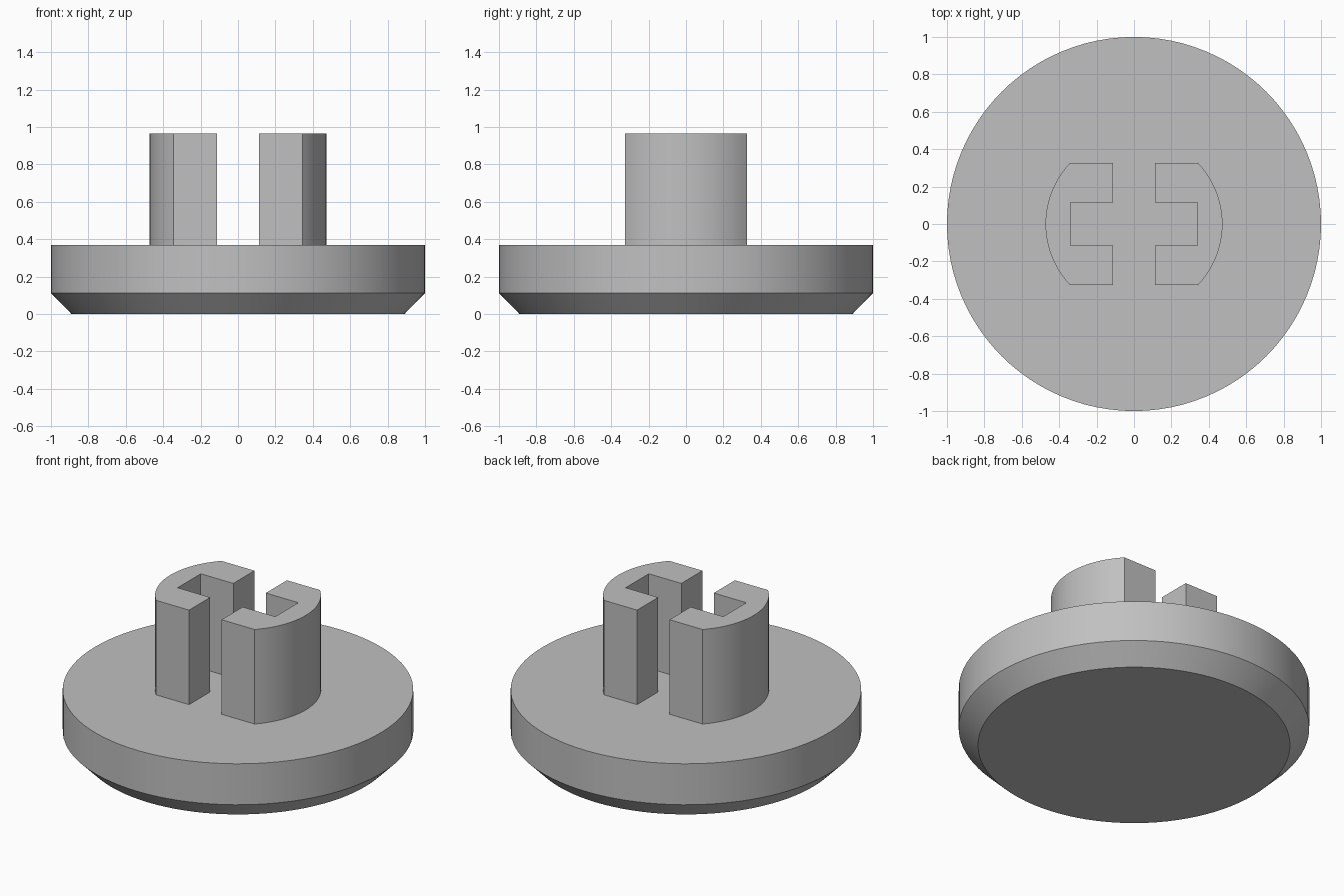
import bpy
import bmesh
from math import asin, cos, sin, radians

cube = bpy.data.objects.get("Cube")
if cube:
    bpy.data.objects.remove(cube, do_unlink=True)

grey = bpy.data.materials.new("plain grey")
grey.use_nodes = True
grey.diffuse_color = (0.53, 0.53, 0.53, 1)
grey.node_tree.nodes["Principled BSDF"].inputs["Base Color"].default_value = grey.diffuse_color


def finish(name, bm):
    """Turn a bmesh into a smooth-shaded object with sharp corners."""
    bmesh.ops.recalc_face_normals(bm, faces=bm.faces)
    mesh = bpy.data.meshes.new(name)
    bm.to_mesh(mesh)
    bm.free()
    mesh.materials.append(grey)
    obj = bpy.data.objects.new(name, mesh)
    bpy.context.collection.objects.link(obj)
    bpy.ops.object.select_all(action="DESELECT")
    obj.select_set(True)
    bpy.context.view_layer.objects.active = obj
    bpy.ops.object.shade_smooth_by_angle(angle=radians(30))


PLATE_TOP, CLIP_TOP = 0.37, 0.965
SEGMENTS = 96

# Round base plate with a chamfered lower rim
bm = bmesh.new()
rings = []
for radius, z in ((0.89, 0), (1, 0.112), (1, PLATE_TOP)):
    ring = bmesh.ops.create_circle(bm, segments=SEGMENTS, radius=radius)["verts"]
    for v in ring:
        v.co.z = z
    rings.append(ring)
for low, high in zip(rings, rings[1:]):
    for i in range(SEGMENTS):
        j = (i + 1) % SEGMENTS
        bm.faces.new((low[i], low[j], high[j], high[i]))
bm.faces.new(rings[0])
bm.faces.new(rings[-1])
finish("base_plate", bm)

# Pair of upright C-shaped prongs with a curved outer wall
RADIUS, HALF_DEPTH, GAP, SLOT_X, SLOT_Y = 0.473, 0.325, 0.113, 0.34, 0.115
STEPS = 24
reach = asin(HALF_DEPTH / RADIUS)
angles = [reach * (2 * i / STEPS - 1) for i in range(STEPS + 1)]
outline = [(RADIUS * cos(a), RADIUS * sin(a)) for a in angles]
outline += [(GAP, HALF_DEPTH), (GAP, SLOT_Y), (SLOT_X, SLOT_Y),
            (SLOT_X, -SLOT_Y), (GAP, -SLOT_Y), (GAP, -HALF_DEPTH)]

for name, side in (("left_prong", 1), ("right_prong", -1)):
    bm = bmesh.new()
    face = bm.faces.new([bm.verts.new((side * x, y, PLATE_TOP - 0.005)) for x, y in outline])
    extruded = bmesh.ops.extrude_face_region(bm, geom=[face], use_keep_orig=True)["geom"]
    for v in extruded:
        if isinstance(v, bmesh.types.BMVert):
            v.co.z = CLIP_TOP
    finish(name, bm)
